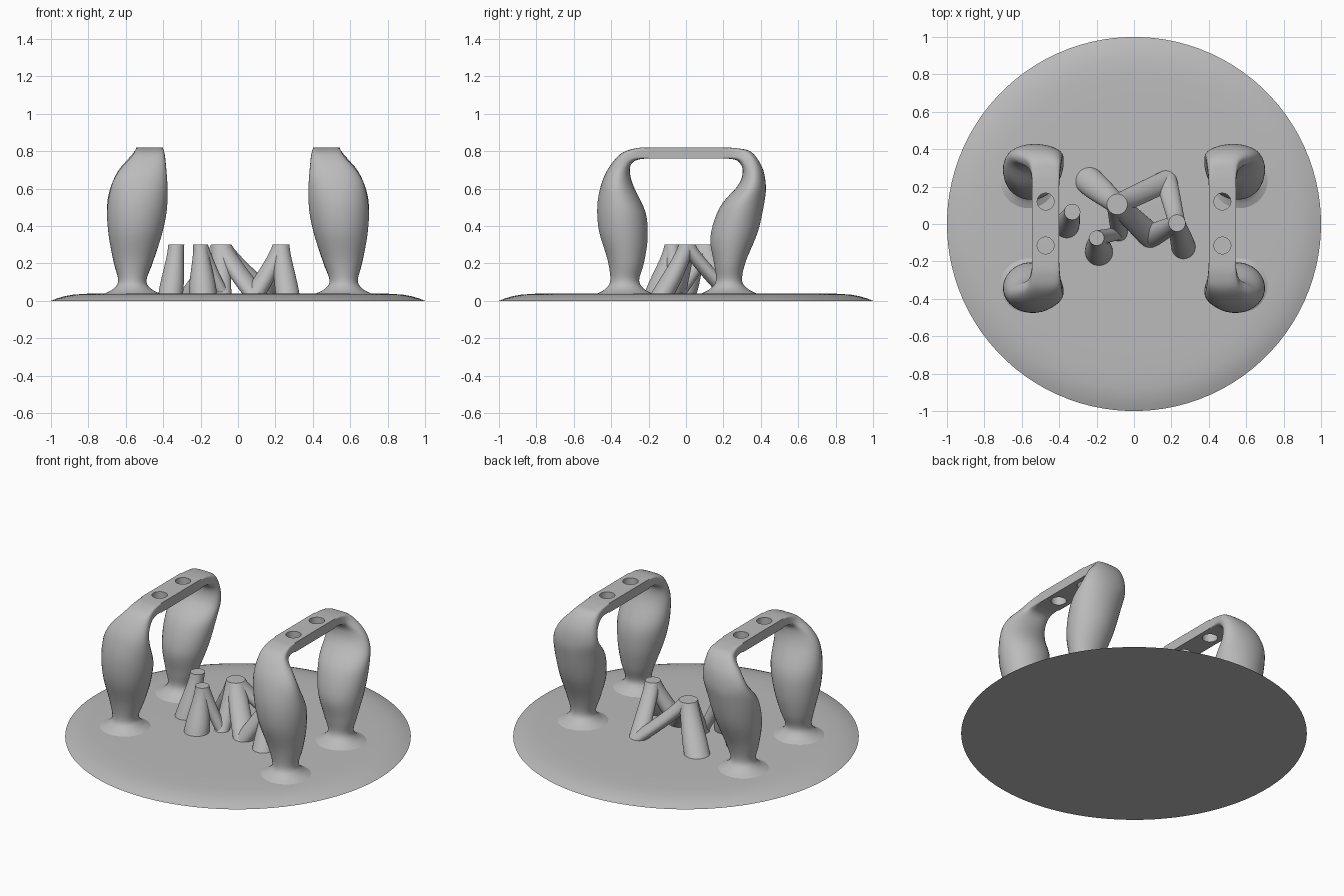
import bpy, bmesh, math
from mathutils import Vector

old = bpy.data.objects.get("Cube")
if old:
    bpy.data.objects.remove(old, do_unlink=True)

grey = bpy.data.materials.new("plain grey")
grey.use_nodes = True
COLOUR = (0.5, 0.5, 0.5, 1)
grey.diffuse_color = COLOUR
grey.node_tree.nodes["Principled BSDF"].inputs["Base Color"].default_value = COLOUR


def finish(name, bm):
    """Turn a bmesh into a named, smooth shaded object."""
    bmesh.ops.recalc_face_normals(bm, faces=bm.faces)
    mesh = bpy.data.meshes.new(name)
    bm.to_mesh(mesh)
    bm.free()
    mesh.materials.append(grey)
    mesh.shade_smooth()
    mesh.set_sharp_from_angle(angle=math.radians(40))
    obj = bpy.data.objects.new(name, mesh)
    bpy.context.collection.objects.link(obj)
    return obj


def loft(name, rings):
    """Skin a list of rings of points and cap both ends."""
    bm = bmesh.new()
    loops = [[bm.verts.new(p) for p in ring] for ring in rings]
    for a, b in zip(loops, loops[1:]):
        for i in range(len(a)):
            j = (i + 1) % len(a)
            bm.faces.new((a[i], a[j], b[j], b[i]))
    bm.faces.new(loops[0])
    bm.faces.new(loops[-1])
    return finish(name, bm)


def ring(centre, u, v, power=1.0, n=32):
    """Ellipse, or rounded box when power is low, spanned by u and v."""
    points = []
    for i in range(n):
        a = 2 * math.pi * (i + 0.5) / n
        c, s = math.cos(a), math.sin(a)
        points.append(centre + u * math.copysign(abs(c) ** power, c)
                      + v * math.copysign(abs(s) ** power, s))
    return points


def circle(x, y, z, r, n=32):
    return ring(Vector((x, y, z)), Vector((r, 0, 0)), Vector((0, r, 0)), 1, n)


def smooth_rows(rows, steps=5):
    """Catmull-Rom interpolation through rows of numbers."""
    out = []
    last = len(rows) - 1
    for i in range(last):
        p0, p1, p2, p3 = (rows[max(0, min(last, i + k))] for k in (-1, 0, 1, 2))
        for s in range(steps):
            t = s / steps
            out.append([b + t * (c - a) / 2
                        + t * t * (a - 2.5 * b + 2 * c - d / 2)
                        + t ** 3 * (1.5 * (b - c) + (d - a) / 2)
                        for a, b, c, d in zip(p0, p1, p2, p3)])
    return out + [rows[-1]]


# Base disc with a soft sloping rim
RIM = [(1, 0), (0.97, 0.012), (0.93, 0.024), (0.88, 0.033), (0.8, 0.038), (0.65, 0.04)]
loft("base_disc", [circle(0, 0, z, r, 96) for r, z in RIM])

# Handle legs: inner y, inner z, outer y, outer z of each section, top to foot
FRONT = [(0.20, 0.76, 0.20, 0.82), (0.245, 0.757, 0.27, 0.815),
         (0.285, 0.74, 0.35, 0.785), (0.30, 0.70, 0.42, 0.70),
         (0.283, 0.62, 0.457, 0.61), (0.215, 0.47, 0.475, 0.50),
         (0.205, 0.33, 0.465, 0.37), (0.225, 0.20, 0.42, 0.22),
         (0.25, 0.11, 0.405, 0.11), (0.225, 0.065, 0.43, 0.065),
         (0.18, 0.038, 0.475, 0.038)]
BACK = [(0.20, 0.76, 0.20, 0.82), (0.25, 0.757, 0.275, 0.815),
        (0.285, 0.74, 0.35, 0.795), (0.303, 0.695, 0.407, 0.715),
        (0.28, 0.62, 0.427, 0.62), (0.18, 0.50, 0.42, 0.53),
        (0.13, 0.34, 0.385, 0.37), (0.15, 0.20, 0.32, 0.21),
        (0.16, 0.11, 0.30, 0.11), (0.13, 0.065, 0.33, 0.065),
        (0.08, 0.038, 0.38, 0.038)]
# Sideways centre, half width and roundness of the same sections
WIDTH = [(0.4725, 0.0725, 0.15), (0.473, 0.076, 0.3), (0.48, 0.09, 0.6),
         (0.508, 0.125, 0.9), (0.527, 0.15, 1), (0.54, 0.16, 1),
         (0.55, 0.142, 1), (0.56, 0.105, 1), (0.565, 0.076, 1),
         (0.565, 0.1, 1), (0.565, 0.15, 1)]


def leg(name, sections, side, facing):
    rings = []
    rows = [s + w for s, w in zip(sections, WIDTH)]
    for yi, zi, yo, zo, x, w, power in smooth_rows(rows):
        inner = Vector((side * x, facing * yi, zi))
        outer = Vector((side * x, facing * yo, zo))
        rings.append(ring((inner + outer) / 2, Vector((w, 0, 0)),
                          (outer - inner) / 2, power))
    loft(name, rings)


def handle_bar(name, side):
    """Flat bar with two round screw holes."""
    bm = bmesh.new()
    bmesh.ops.create_cube(bm, size=1)
    bmesh.ops.scale(bm, vec=(0.145, 0.4, 0.06), verts=bm.verts)
    bmesh.ops.translate(bm, vec=(side * 0.4725, 0, 0.79), verts=bm.verts)
    bar = finish(name, bm)
    for y in (-0.115, 0.12):
        cutter = loft("hole_cutter", [circle(side * 0.4725, y, z, 0.045)
                                      for z in (0.7, 0.9)])
        cutter.hide_render = True
        mod = bar.modifiers.new("hole", "BOOLEAN")
        mod.object = cutter
        mod.solver = "EXACT"
        bpy.context.view_layer.objects.active = bar
        bpy.ops.object.modifier_apply(modifier=mod.name)
        bpy.data.objects.remove(cutter, do_unlink=True)
    bar.data.set_sharp_from_angle(angle=math.radians(40))


for side, label in ((1, "left"), (-1, "right")):
    leg(label + "_front_leg", FRONT, side, -1)
    leg(label + "_back_leg", BACK, side, 1)
    handle_bar(label + "_handle_bar", side)

# Branching centre supports: flat round tops leaning down to spread feet
TOPS = {"a": (-0.33, 0.065, 0.043), "b": (-0.20, -0.075, 0.04),
        "c": (-0.09, 0.105, 0.055), "d": (0.23, 0.005, 0.045)}
FEET = [("a", -0.36, -0.01, 0.066), ("b", -0.187, -0.15, 0.074),
        ("b", -0.08, -0.05, 0.035), ("c", -0.08, -0.05, 0.045),
        ("c", -0.24, 0.23, 0.075), ("c", 0.09, -0.065, 0.065),
        ("c", 0.175, 0.23, 0.058), ("d", 0.175, 0.23, 0.055),
        ("d", 0.09, -0.065, 0.06), ("d", 0.265, -0.125, 0.064)]
for number, (key, fx, fy, fr) in enumerate(FEET, 1):
    tx, ty, tr = TOPS[key]
    rings = []
    for i in range(13):
        t = i / 12
        lean = t ** 1.15
        swell = t * t * (3 - 2 * t)
        rings.append(circle(tx + (fx - tx) * lean, ty + (fy - ty) * lean,
                            0.3 - 0.265 * t, tr + (fr - tr) * swell))
    loft(f"support_branch_{number}", rings)
